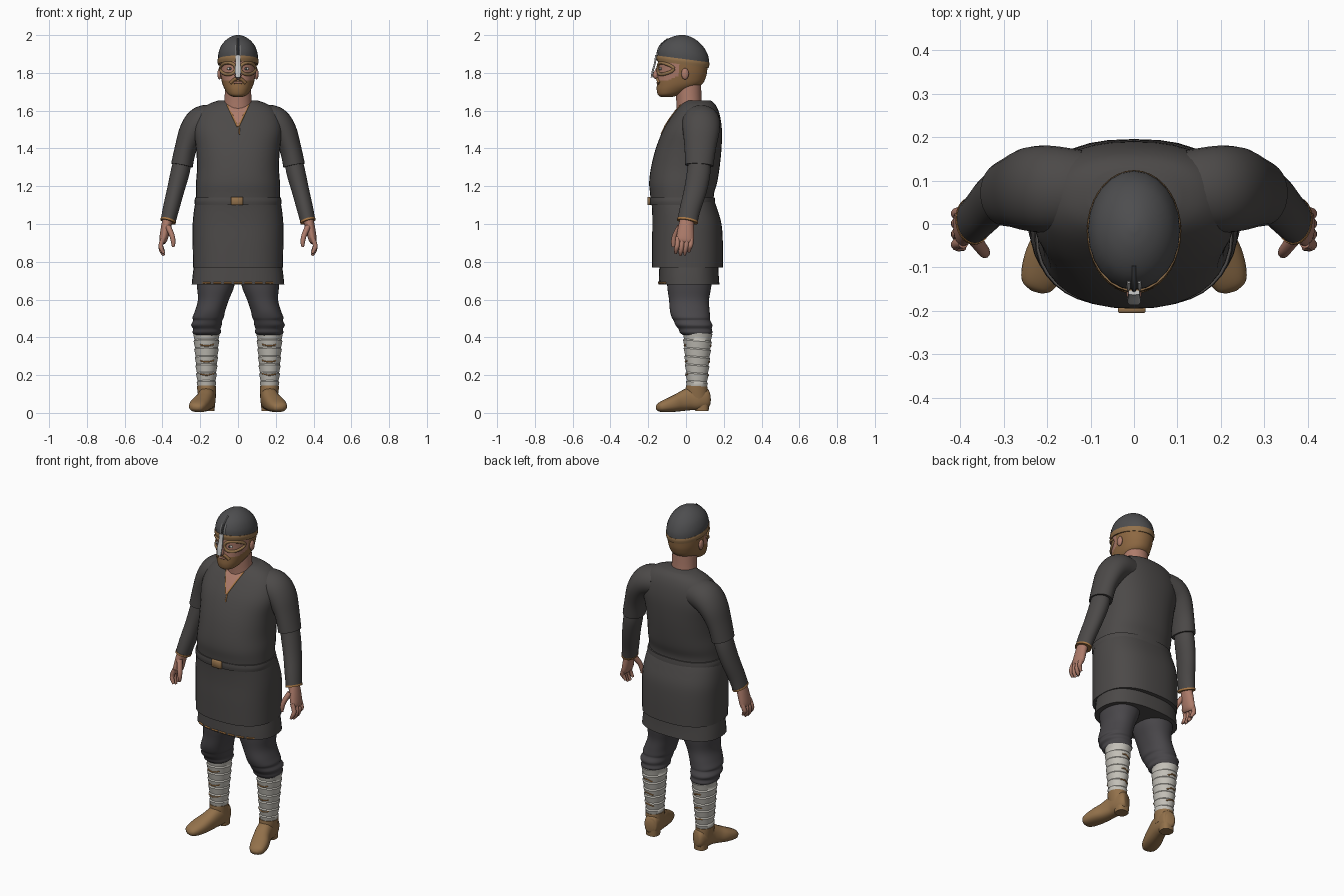
import bpy, bmesh
from math import cos, sin, pi, copysign
from mathutils import Vector
from mathutils.bvhtree import BVHTree

if "Cube" in bpy.data.objects:
    bpy.data.objects.remove(bpy.data.objects["Cube"])


def material(name, r, g, b):
    m = bpy.data.materials.new(name)
    m.use_nodes = True
    m.diffuse_color = (r, g, b, 1)
    shader = next(n for n in m.node_tree.nodes if n.type == 'BSDF_PRINCIPLED')
    shader.inputs["Base Color"].default_value = (r, g, b, 1)
    shader.inputs["Roughness"].default_value = 0.8
    return m


cloth = material("charcoal cloth", .072, .067, .065)
trouser = material("dark trouser cloth", .066, .062, .068)
iron = material("dark iron", .075, .075, .078)
leather = material("tan leather", .29, .165, .07)
skin = material("skin", .42, .2, .145)
hair = material("brown hair", .27, .14, .055)
linen = material("pale linen", .56, .54, .49)
silver = material("silver", .55, .55, .55)
trim = material("orange trim", .4, .19, .06)
made = []


def finish(name, bm, mats, mirror=False):
    bmesh.ops.recalc_face_normals(bm, faces=bm.faces)
    mesh = bpy.data.meshes.new(name)
    bm.to_mesh(mesh)
    bm.free()
    for m in mats if isinstance(mats, list) else [mats]:
        mesh.materials.append(m)
    ob = bpy.data.objects.new(name, mesh)
    bpy.context.collection.objects.link(ob)
    if mirror:
        ob.modifiers.new("Mirror", 'MIRROR').use_mirror_merge = False
    made.append(ob)
    return ob


def skin_rings(name, rings, mats, mirror=False, closed=True):
    bm = bmesh.new()
    rows = [[bm.verts.new(p) for p in ring] for ring in rings]
    count = len(rows[0])
    for a, b in zip(rows, rows[1:]):
        for i in range(count if closed else count - 1):
            j = (i + 1) % count
            bm.faces.new((a[i], a[j], b[j], b[i]))
    if closed:
        bm.faces.new(rows[0])
        bm.faces.new(rows[-1])
    return finish(name, bm, mats, mirror)


def smooth_path(secs, steps):
    """Catmull-Rom interpolation of section tuples."""
    s = [Vector(x) for x in secs]
    out = []
    for i in range(len(s) - 1):
        b, c = s[i], s[i + 1]
        a = s[i - 1] if i else b
        d = s[i + 2] if i + 2 < len(s) else c
        for k in range(steps):
            t = k / steps
            out.append(b + (c - a) * (t / 2) + (a * 2 - b * 5 + c * 4 - d) * (t * t / 2)
                       + (b * 3 - a - c * 3 + d) * (t ** 3 / 2))
    return out + [s[-1]]


def oval(seg, n):
    angles = [2 * pi * i / seg for i in range(seg)]
    power = lambda v: copysign(abs(v) ** (2 / n), v)
    return [(power(cos(a)), power(sin(a))) for a in angles]


def loft(name, secs, mats, n=2, seg=36, steps=4, tilt=0, mirror=False):
    """Horizontal sections: z, centre x, half width, front y, back y."""
    rings = []
    for z, cx, w, front, back in smooth_path(secs, steps):
        mid, half = (front + back) / 2, (back - front) / 2
        rings.append([(cx + w * u, mid + half * v, z - tilt * (mid + half * v))
                      for u, v in oval(seg, n)])
    return skin_rings(name, rings, mats, mirror)


def tube(name, secs, mats, ref='Y', n=2, seg=20, steps=4, mirror=False):
    """Sections square to a path: x, y, z, radius along ref, other radius."""
    path = smooth_path(secs, steps)
    axis = Vector((ref == 'X', ref == 'Y', ref == 'Z'))
    rings = []
    for i, s in enumerate(path):
        t = (path[min(i + 1, len(path) - 1)] - path[max(i - 1, 0)])
        t = Vector(t[:3]).normalized()
        u = (axis - t * axis.dot(t)).normalized()
        w = t.cross(u)
        rings.append([Vector(s[:3]) + u * s[3] * p + w * s[4] * q for p, q in oval(seg, n)])
    return skin_rings(name, rings, mats, mirror)


def surface(ob):
    """Returns a lookup of the front or back y of a part at x, z."""
    tree = BVHTree.FromPolygons([v.co for v in ob.data.vertices],
                                [p.vertices for p in ob.data.polygons])

    def lookup(x, z, side=-1):
        hit = tree.ray_cast(Vector((x, side, z)), Vector((0, -side, 0)))[0]
        return hit.y if hit else 0
    return lookup


def cord(name, find, points, radius, mat, mirror=False, side=-1):
    secs = [(x, find(x, z, side), z, radius, radius) for x, z in points]
    return tube(name, secs, mat, seg=8, mirror=mirror)


def box(name, centre, size, mat):
    bm = bmesh.new()
    bmesh.ops.create_cube(bm, size=1)
    for v in bm.verts:
        v.co = Vector(centre) + Vector([a * b for a, b in zip(v.co, size)])
    bmesh.ops.bevel(bm, geom=bm.edges[:], offset=min(size) * .2, affect='EDGES')
    return finish(name, bm, mat)


def ball(name, centre, size, mat):
    bm = bmesh.new()
    bmesh.ops.create_uvsphere(bm, u_segments=16, v_segments=10, radius=1)
    for v in bm.verts:
        v.co = Vector(centre) + Vector([a * b for a, b in zip(v.co, size)])
    return finish(name, bm, mat, mirror=True)


# Tunic: torso, skirt, under hem and belt
torso = loft("tunic_torso", [
    (1.1, 0, .222, -.185, .148), (1.16, 0, .222, -.19, .148), (1.22, 0, .222, -.195, .165),
    (1.3, 0, .217, -.185, .178), (1.4, 0, .222, -.16, .188), (1.5, 0, .235, -.12, .19),
    (1.58, 0, .215, -.07, .178), (1.63, 0, .165, -.03, .157), (1.655, 0, .1, .0, .13)], cloth, n=2.3)
loft("tunic_skirt", [
    (.77, 0, .238, -.18, .195), (.9, 0, .24, -.18, .195), (1, 0, .24, -.178, .188),
    (1.08, 0, .232, -.18, .165), (1.13, 0, .222, -.185, .147)], cloth, n=2.5)
hem = loft("under_tunic_hem", [
    (.68, 0, .245, -.145, .177), (.73, 0, .24, -.143, .173), (.8, 0, .23, -.14, .17)], cloth, n=2.5)
loft("belt", [(1.1, 0, .228, -.19, .155), (1.12, 0, .23, -.193, .154),
              (1.14, 0, .227, -.192, .152)], cloth, n=2.4)
box("belt_buckle", (-.005, -.197, 1.122), (.064, .016, .044), leather)
find_hem = surface(hem)
for i in range(-3, 4):
    cord("hem_stitching", find_hem, [(i * .055 - .02, .688), (i * .055 + .02, .688)], .005, trim)

# Neck opening, laid on the chest
find_torso = surface(torso)
rows = []
for i in range(9):
    z = 1.515 + i * .014
    w = .003 + i * .0062
    rows.append([(w * k / 3, find_torso(w * k / 3, z) - .004, z) for k in range(-3, 4)])
skin_rings("open_neckline", rows, skin, closed=False)
cord("neckline_trim", find_torso, [(.056, 1.63), (.028, 1.57), (.002, 1.515)], .005, trim, True)
cord("neckline_slit", find_torso, [(.004, 1.53), (.008, 1.475)], .004, trim)

# Sleeves and arms
tube("short_sleeves", [
    (.12, .08, 1.55, .09, .08), (.19, .08, 1.54, .1, .085), (.24, .08, 1.49, .097, .072),
    (.277, .075, 1.4, .083, .058), (.297, .07, 1.31, .075, .058)], cloth, seg=28, mirror=True)
tube("long_sleeves", [
    (.29, .07, 1.36, .055, .045), (.305, .068, 1.28, .062, .05), (.33, .05, 1.18, .06, .046),
    (.355, .022, 1.08, .055, .043), (.37, .008, 1.015, .054, .04)], cloth, seg=28, mirror=True)
tube("cuff_trim", [(.368, .009, 1.022, .056, .042), (.371, .007, 1.012, .056, .042)],
     trim, seg=28, mirror=True)

# Hands
tube("palms", [(.37, .005, 1.03, .036, .028), (.382, 0, .98, .042, .026),
               (.395, -.005, .92, .047, .022), (.4, -.007, .9, .04, .014)], skin, mirror=True)
for y, drop in ((-.043, .01), (-.019, 0), (.005, .003), (.028, .018)):
    tube("fingers", [(.393, y, .93, .013, .013), (.408, y - .003, .89, .013, .013),
                     (.405, y - .008, .858 + drop, .012, .012),
                     (.392, y - .012, .834 + drop, .007, .007)], skin, seg=10, mirror=True)
tube("thumbs", [(.37, -.03, .985, .018, .016), (.35, -.057, .94, .015, .014),
                (.343, -.066, .905, .013, .012), (.343, -.068, .878, .007, .007)],
     skin, seg=12, mirror=True)

# Trousers with gathered folds at the knee
loft("trouser_legs", [
    (.8, .115, .105, -.1, .14), (.68, .118, .1, -.1, .135), (.6, .13, .082, -.09, .122),
    (.54, .148, .08, -.085, .125), (.505, .158, .083, -.075, .128), (.49, .16, .077, -.066, .128),
    (.465, .167, .081, -.056, .14), (.445, .165, .073, -.04, .136), (.425, .165, .075, -.032, .14),
    (.41, .167, .06, -.012, .125)], trouser, n=2.2, mirror=True)

# Leg wraps: overlapping bands, each flaring to a lip
bands = 7
wraps = []
for i in range(bands):
    for t, lip in ((0, 0), (.85, .005)):
        f = (i + t) / bands
        z = .13 + .305 * f
        w = .044 + .023 * f + lip
        wraps.append((z, .167, w, .056 - w * 1.1 + .004 * f, .058 + w * 1.1 + .004 * f))
wrap = loft("leg_wraps", wraps, linen, steps=2, tilt=.08, mirror=True)
find_wrap = surface(wrap)
for z in (.2, .27, .355):
    cord("wrap_ties", find_wrap, [(.128, z + .008), (.165, z), (.2, z + .006)], .004, trim, True)
    cord("wrap_ties_back", find_wrap, [(.14, z - .01), (.165, z), (.19, z)], .004, trim, True, 1)

# Shoes, toes turned outward
tube("shoes", [
    (.155, .124, .075, .022, .03), (.158, .112, .075, .037, .052), (.163, .07, .077, .045, .062),
    (.168, .02, .073, .045, .06), (.182, -.03, .058, .047, .05), (.2, -.075, .045, .051, .041),
    (.215, -.12, .034, .046, .031), (.221, -.145, .028, .034, .021), (.224, -.156, .026, .014, .008)],
    leather, ref='X', n=2.4, seg=24, mirror=True)
loft("shoe_collars", [(.07, .163, .045, .0, .118), (.12, .166, .049, -.002, .116),
                      (.145, .167, .051, .0, .114)], leather, tilt=.05, mirror=True)
loft("shoe_heels", [(.01, .16, .036, .05, .12), (.05, .16, .038, .045, .122)],
     leather, n=2.6, mirror=True)

# Neck and head; hair and beard chosen by position
loft("neck", [(1.56, 0, .085, -.05, .11), (1.63, 0, .073, -.05, .085),
              (1.75, 0, .068, -.06, .08)], skin)
head = loft("head", [
    (1.673, 0, .025, -.135, -.07), (1.685, 0, .05, -.149, -.03), (1.71, 0, .068, -.155, .03),
    (1.74, 0, .082, -.154, .085), (1.78, 0, .091, -.15, .106), (1.82, 0, .097, -.147, .113),
    (1.87, 0, .099, -.146, .116), (1.9, 0, .09, -.13, .105)], [skin, hair], n=2.15, seg=48, steps=6)
for p in head.data.polygons:
    c = p.center
    beard = c.z < 1.762 + .35 * max(0, c.y + .1) and c.y < 0
    p.material_index = int(beard or (c.y > -.035 and c.z > 1.72))
find_head = surface(head)
ball("ears", (.098, -.005, 1.795), (.011, .02, .03), skin)
cord("moustache", find_head, [(-.04, 1.745), (-.02, 1.765), (0, 1.77), (.02, 1.765), (.04, 1.745)],
     .009, hair)
cord("mouth", find_head, [(-.02, 1.748), (.02, 1.748)], .006, skin)
tube("nose", [(0, -.14, 1.84, .008, .01), (0, -.158, 1.80, .013, .015),
              (0, -.162, 1.785, .014, .018), (0, -.15, 1.772, .01, .012)], skin, seg=14)
ball("eyes", (.042, find_head(.042, 1.822) + .002, 1.822), (.016, .007, .008), linen)
ball("pupils", (.042, find_head(.042, 1.822) - .003, 1.822), (.007, .004, .007), iron)

# Helmet with brow band, eye guards and nose guard
dome = loft("helmet_dome", [
    (1.862, 0, .106, -.152, .123), (1.9, 0, .104, -.148, .119), (1.94, 0, .09, -.126, .1),
    (1.97, 0, .066, -.092, .071), (1.99, 0, .036, -.053, .037), (1.999, 0, .008, -.018, .002)],
    iron, seg=24, tilt=.13)
loft("helmet_band", [(1.842, 0, .106, -.153, .12), (1.86, 0, .109, -.157, .124),
                     (1.872, 0, .107, -.155, .123)], leather, tilt=.13)
find_dome = surface(dome)
cord("helmet_ridge", find_dome, [(0, 1.89), (0, 1.92), (0, 1.95), (0, 1.98)], .005, iron)
cord("helmet_inlay", find_dome, [(.013, 1.895), (.013, 1.92), (.012, 1.945)], .004, silver, True)
ring = []
for i in range(17):
    a = 2 * pi * i / 16
    ring.append((.052 + .04 * cos(a), 1.823 + .031 * sin(a)))
cord("eye_guards", find_head, ring, .009, leather, True)
tube("nose_guard", [(0, -.158, 1.895, .013, .005), (0, -.165, 1.85, .014, .005),
                    (0, -.176, 1.81, .016, .005), (0, -.182, 1.775, .012, .005)],
     silver, ref='X', n=4, seg=16)

# Smooth shading with crisp rims
bpy.ops.object.select_all(action='DESELECT')
for ob in made:
    ob.select_set(True)
bpy.context.view_layer.objects.active = made[0]
bpy.ops.object.shade_smooth_by_angle(angle=.8)
